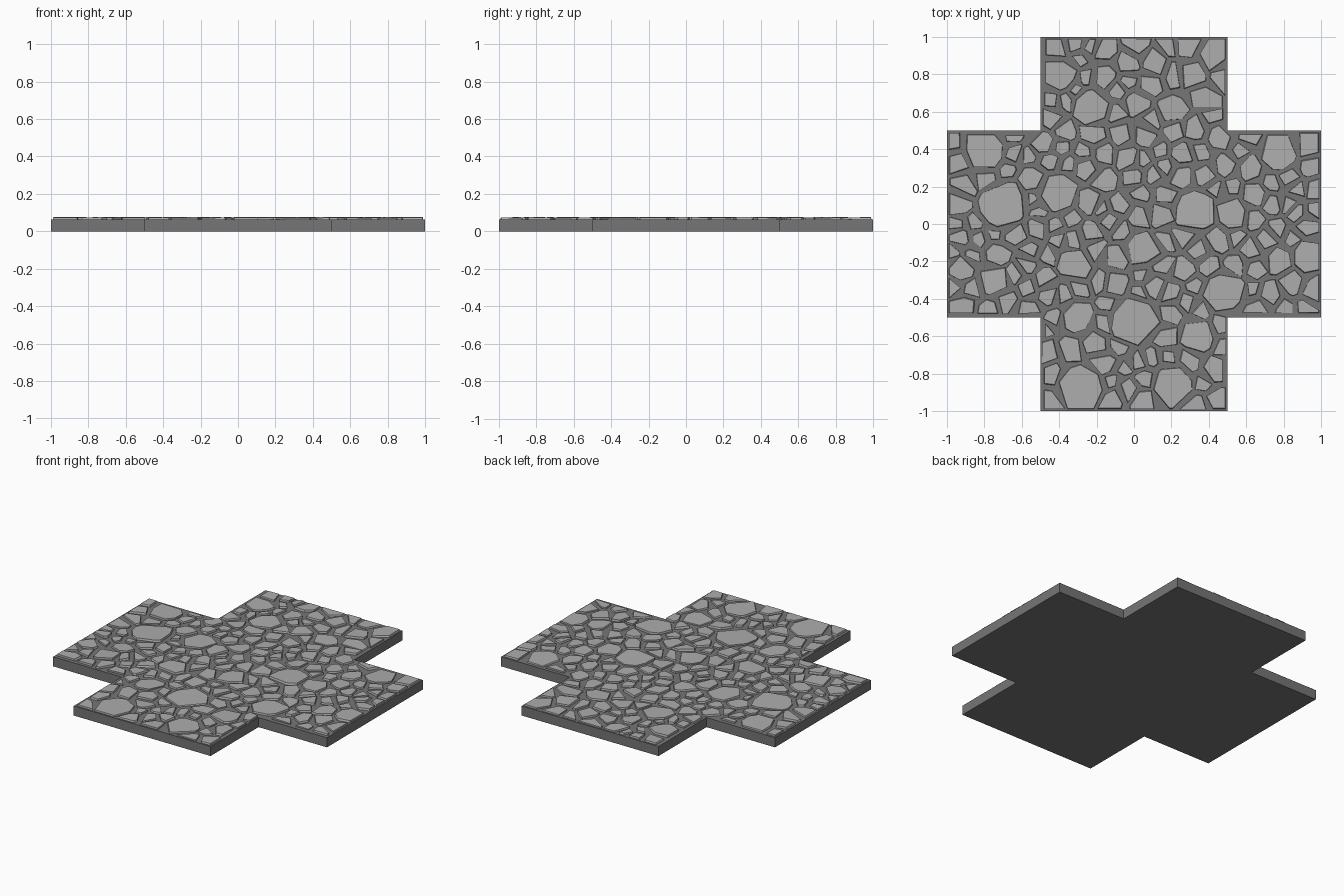
import bpy, bmesh, random
from mathutils import Vector

if "Cube" in bpy.data.objects:
    bpy.data.objects.remove(bpy.data.objects["Cube"])

random.seed(7)
SLAB = 0.063


def finish(bm, name, grey):
    bmesh.ops.recalc_face_normals(bm, faces=bm.faces)
    me = bpy.data.meshes.new(name)
    bm.to_mesh(me)
    bm.free()
    mat = bpy.data.materials.new(name + "_grey")
    mat.diffuse_color = (grey, grey, grey, 1)
    mat.use_nodes = True
    mat.node_tree.nodes["Principled BSDF"].inputs["Base Color"].default_value = mat.diffuse_color
    me.materials.append(mat)
    ob = bpy.data.objects.new(name, me)
    bpy.context.collection.objects.link(ob)
    return ob


def prism(bm, low, high, z0, ztop):
    """Closed prism between two outlines; ztop gives the height at each top point."""
    a = [bm.verts.new((p.x, p.y, z0)) for p in low]
    b = [bm.verts.new((p.x, p.y, ztop(p))) for p in high]
    n = len(a)
    bm.faces.new(a[::-1])
    bm.faces.new(b)
    for i in range(n):
        j = (i + 1) % n
        bm.faces.new((a[i], a[j], b[j], b[i]))


def clip(poly, nrm, d):
    """Keep the part of a convex outline where p . nrm <= d."""
    out = []
    for p, q in zip(poly, poly[1:] + poly[:1]):
        dp, dq = p.dot(nrm) - d, q.dot(nrm) - d
        if dp <= 0:
            out.append(p)
        if dp * dq < 0:
            out.append(p.lerp(q, dp / (dp - dq)))
    return out


# Cross-shaped slab
cross = []
for sx, sy in ((1, 1), (-1, 1), (-1, -1), (1, -1)):
    corner = [(1, .5), (.5, .5), (.5, 1)]
    if sx * sy < 0:
        corner.reverse()
    cross += [Vector((sx * x, sy * y)) for x, y in corner]
bm = bmesh.new()
prism(bm, cross, cross, 0, lambda p: SLAB)
finish(bm, "cross_slab", .18)

# Stone centres: the large stones first (x, y, radius), then random fill
big = [(-.8, .39, .11), (-.7, .1, .13), (-.57, .09, .11), (-.4, .17, .11),
       (-.23, .62, .1), (0, -.52, .13), (.48, -.37, .12), (-.28, -.87, .12),
       (.21, -.86, .11), (.32, .07, .11), (.78, .38, .1), (-.31, -.22, .09),
       (.05, -.13, .09), (.2, .61, .075), (.43, .91, .08), (.53, .05, .08),
       (.92, -.18, .09), (.78, -.2, .08), (-.92, -.24, .07), (-.75, -.3, .08),
       (.35, -.6, .09), (-.3, -.5, .09), (-.38, .8, .08)]
big.pop(2)
seeds = [(Vector((x, y)), r) for x, y, r in big]
for _ in range(9000):
    p = Vector((random.uniform(-.97, .97), random.uniform(-.97, .97)))
    r = random.uniform(.04, .072)
    if min(abs(p.x), abs(p.y)) > .47:
        continue
    if all((p - q).length > (r + s) * .84 for q, s in seeds):
        seeds.append((p, r))

# Each stone is a weighted Voronoi cell, shrunk to leave joints
bm = bmesh.new()
X, Y = Vector((1, 0)), Vector((0, 1))
for p, r in seeds:
    poly = [Vector(c) for c in ((-1, -1), (1, -1), (1, 1), (-1, 1))]
    lx = random.uniform(.472, .492) if abs(p.y) > .5 else .99
    ly = random.uniform(.472, .492) if abs(p.x) > .5 else .99
    cuts = [(X, lx), (-X, lx), (Y, ly), (-Y, ly)]
    if abs(p.x) <= .5 and abs(p.y) <= .5:
        cuts += [(Vector((sx, sy)), .985) for sx in (-1, 1) for sy in (-1, 1)]
    for q, s in seeds:
        v = q - p
        d = v.length
        if 0 < d < .6:
            n = v / d
            t = (d * d + r * r - s * s) / (2 * d) - random.uniform(.007, .019)
            # turn each joint a little for irregular outlines
            m = n + Vector((-n.y, n.x)) * random.uniform(-.35, .35)
            cuts.append((m, m.dot(p + n * t)))
    for n, d in cuts:
        poly = clip(poly, n, d)
    clean = [a for a, b in zip(poly, poly[1:] + poly[:1]) if (a - b).length > .012]
    if len(clean) < 3:
        continue
    c = sum(clean, Vector((0, 0))) / len(clean)
    shift = Vector((random.uniform(-.003, .003), random.uniform(-.003, .003)))
    k = 1 - .0035 / r
    top = [c + (a - c) * k + shift for a in clean]
    h = SLAB + random.uniform(.008, .0125)
    tilt = Vector((random.uniform(-.03, .03), random.uniform(-.03, .03)))
    prism(bm, clean, top, SLAB - .004,
          lambda a: min(.079, max(SLAB + .003, h + (a - c).dot(tilt))))
finish(bm, "paving_stones", .42)
